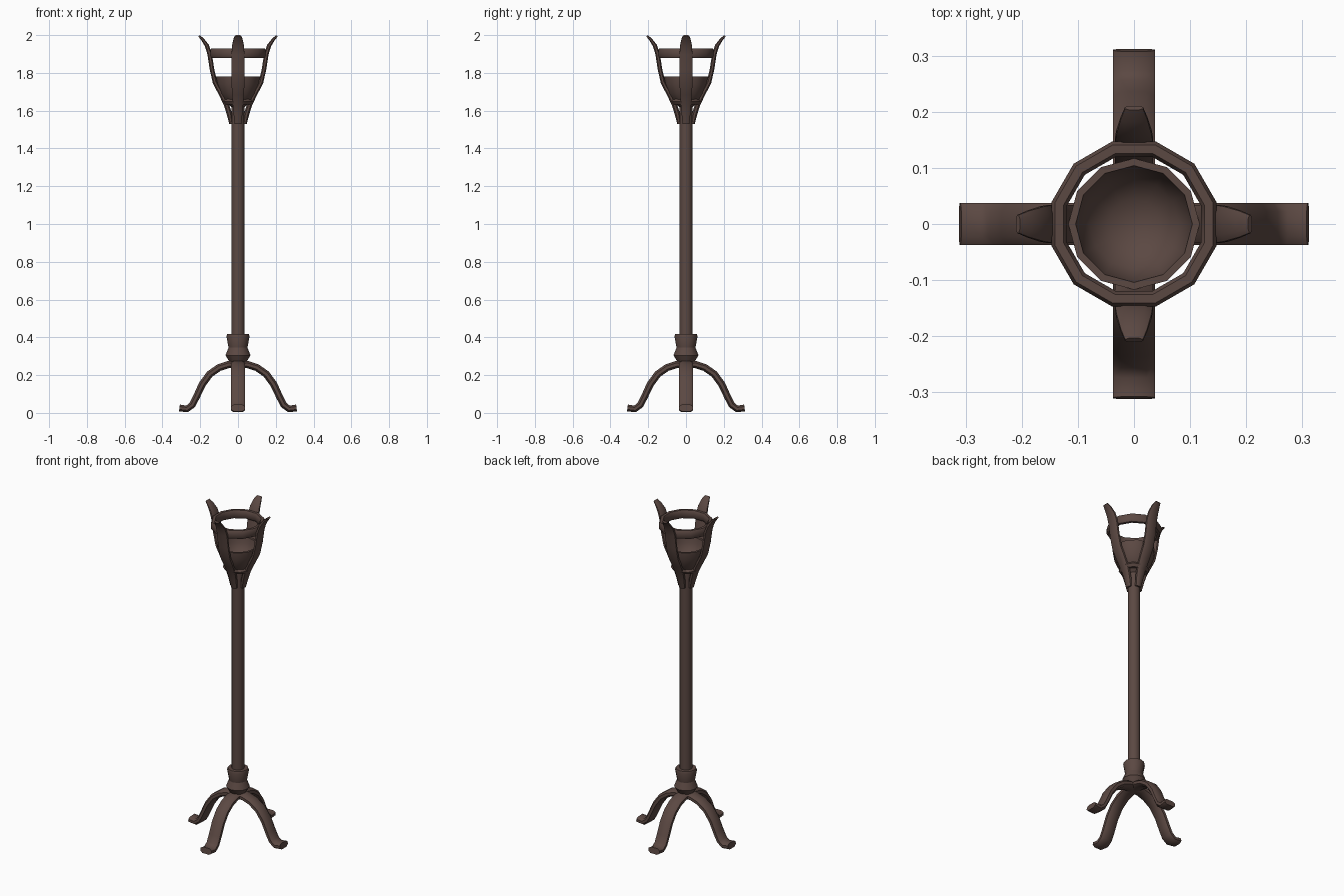
import bpy, bmesh, math
from mathutils import Vector, Matrix

if "Cube" in bpy.data.objects:
    bpy.data.objects.remove(bpy.data.objects["Cube"])

iron = bpy.data.materials.new("dark brown iron")
iron.diffuse_color = (0.105, 0.065, 0.055, 1)
iron.use_nodes = True
iron.node_tree.nodes["Principled BSDF"].inputs["Base Color"].default_value = iron.diffuse_color


def finish(name, bm, angle=40):
    bmesh.ops.recalc_face_normals(bm, faces=bm.faces)
    me = bpy.data.meshes.new(name)
    bm.to_mesh(me)
    bm.free()
    me.materials.append(iron)
    ob = bpy.data.objects.new(name, me)
    bpy.context.collection.objects.link(ob)
    bpy.ops.object.select_all(action='DESELECT')
    ob.select_set(True)
    bpy.context.view_layer.objects.active = ob
    bpy.ops.object.shade_smooth_by_angle(angle=math.radians(angle))
    return ob


def skin(bm, rings, closed=False):
    n = len(rings[0])
    pairs = list(zip(rings, rings[1:]))
    if closed:
        pairs.append((rings[-1], rings[0]))
    for a, b in pairs:
        for i in range(n):
            j = (i + 1) % n
            bm.faces.new((a[i], a[j], b[j], b[i]))
    if not closed:
        bm.faces.new(rings[0])
        bm.faces.new(rings[-1])


def lathe(name, profile, sides=12, turn=0.0, closed=False, angle=40):
    """Revolve (radius, z) points around the z axis."""
    bm = bmesh.new()
    rings = [[bm.verts.new((r * math.cos(turn + 2 * math.pi * i / sides),
                            r * math.sin(turn + 2 * math.pi * i / sides), z))
              for i in range(sides)] for r, z in profile]
    skin(bm, rings, closed)
    return finish(name, bm, angle)


def sweep(name, path, turn):
    """Sweep a rounded bar along (radius, z, width, thickness) points."""
    bm = bmesh.new()
    section = [(-.5, -.22), (-.3, -.5), (.3, -.5), (.5, -.22),
               (.5, .22), (.3, .5), (-.3, .5), (-.5, .22)]
    rot = Matrix.Rotation(turn, 3, 'Z')
    pts = [Vector((p[0], 0, p[1])) for p in path]
    rings = []
    for k, (r, z, w, t) in enumerate(path):
        d = (pts[min(k + 1, len(pts) - 1)] - pts[max(k - 1, 0)]).normalized()
        nrm = Vector((-d.z, 0, d.x))
        rings.append([bm.verts.new(rot @ (pts[k] + Vector((0, a * w, 0)) + nrm * b * t))
                      for a, b in section])
    skin(bm, rings)
    return finish(name, bm, 50)


# pole and lower collar
lathe("pole", [(.035, .25), (.035, 1.66)])
lathe("base_collar", [(.035, .255), (.045, .27), (.066, .305), (.05, .345),
                      (.061, .405), (.057, .417), (.035, .417)], angle=30)

# fire bowl, hollow on top
lathe("bowl", [(.035, 1.62), (.07, 1.65), (.095, 1.69), (.114, 1.74), (.117, 1.78),
               (.104, 1.78), (.098, 1.745), (.08, 1.705), (.045, 1.68), (.012, 1.673)])

# bands holding the prongs
lathe("lower_band", [(.06, 1.632), (.074, 1.632), (.085, 1.648), (.074, 1.664), (.06, 1.664)],
      turn=math.pi / 12, closed=True)
lathe("upper_band", [(.13, 1.88), (.146, 1.88), (.152, 1.89), (.152, 1.92), (.146, 1.93),
                     (.13, 1.93), (.124, 1.92), (.124, 1.89)],
      turn=math.pi / 12, closed=True)

leg_path = [(0, .258, .075, .038), (.05, .256, .075, .038), (.1, .24, .075, .038),
            (.15, .205, .075, .038), (.19, .15, .075, .038), (.22, .085, .075, .036),
            (.242, .042, .075, .036), (.27, .021, .075, .036), (.31, .026, .075, .036)]
prong_path = [(.036, 1.53, .036, .02), (.045, 1.58, .046, .028), (.062, 1.635, .056, .028),
              (.09, 1.69, .064, .026), (.122, 1.75, .068, .024), (.138, 1.82, .068, .024),
              (.15, 1.9, .068, .024), (.165, 1.945, .062, .022),
              (.188, 1.978, .048, .016), (.207, 1.996, .032, .01)]

# four curved legs and four basket prongs
for i in range(4):
    sweep(f"leg_{i + 1}", leg_path, i * math.pi / 2)
    sweep(f"prong_{i + 1}", prong_path, i * math.pi / 2)
